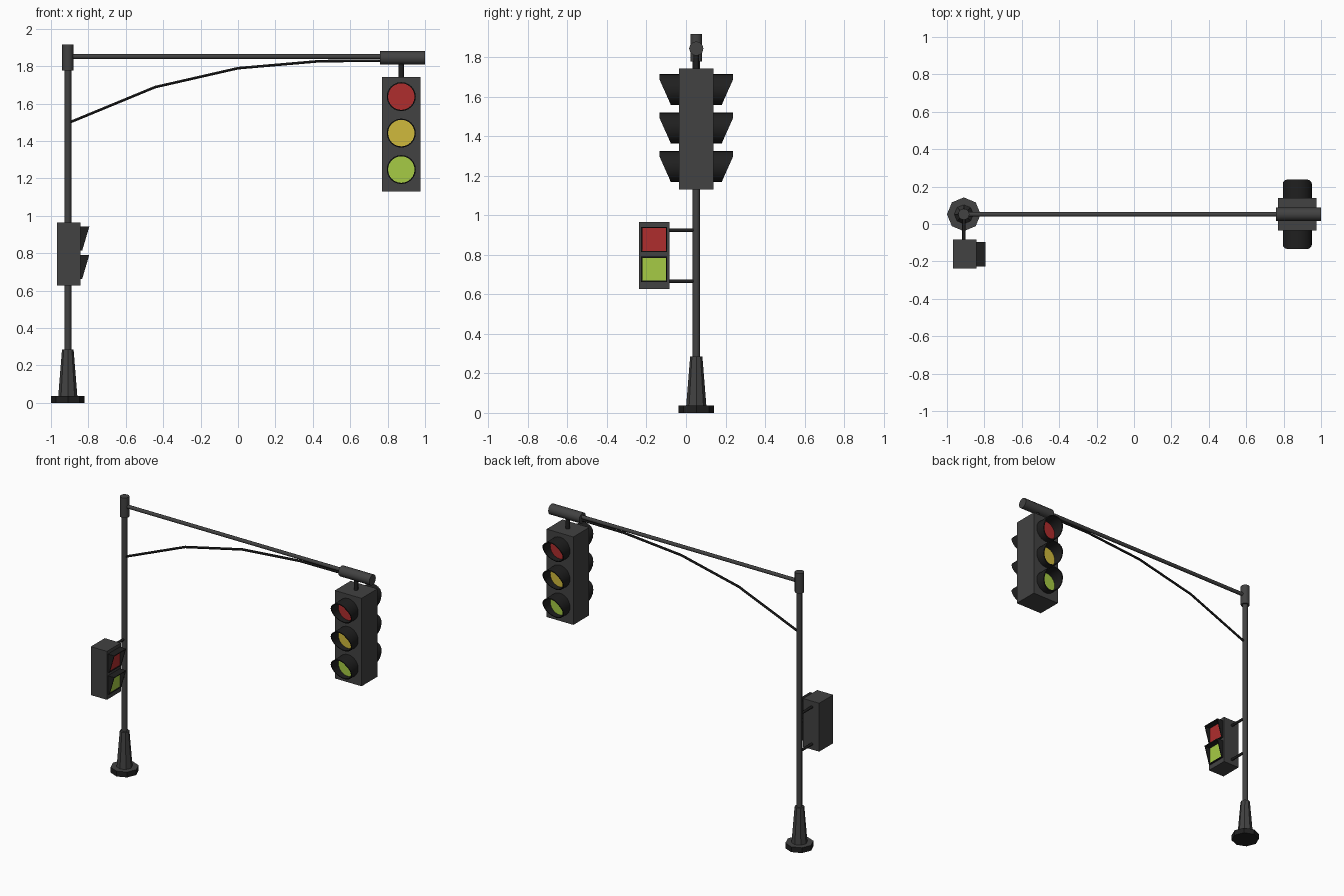
import bpy, bmesh, math
from mathutils import Vector

if "Cube" in bpy.data.objects:
    bpy.data.objects.remove(bpy.data.objects["Cube"])


def mat(name, r, g, b):
    m = bpy.data.materials.new(name)
    m.diffuse_color = (r, g, b, 1)
    m.use_nodes = True
    m.node_tree.nodes["Principled BSDF"].inputs["Base Color"].default_value = m.diffuse_color
    return m


GREY = mat("grey metal", 0.054, 0.054, 0.054)
DARK = mat("dark metal", 0.014, 0.014, 0.014)
RED = mat("red lens", 0.43, 0.026, 0.026)
YELLOW = mat("yellow lens", 0.63, 0.49, 0.045)
GREEN = mat("green lens", 0.38, 0.60, 0.058)

PX, PY = -0.91, 0.052   # pole axis
SX = 0.873              # hanging signal axis


def make(name, bm, material, smooth=False):
    bmesh.ops.recalc_face_normals(bm, faces=bm.faces)
    me = bpy.data.meshes.new(name)
    bm.to_mesh(me)
    bm.free()
    ob = bpy.data.objects.new(name, me)
    bpy.context.collection.objects.link(ob)
    me.materials.append(material)
    if smooth:
        bpy.ops.object.select_all(action='DESELECT')
        ob.select_set(True)
        bpy.context.view_layer.objects.active = ob
        bpy.ops.object.shade_smooth_by_angle(angle=math.radians(50))
    return ob


def loft(bm, loops, caps=True):
    """Skin a list of equal-length point loops."""
    rings = [[bm.verts.new(p) for p in loop] for loop in loops]
    n = len(rings[0])
    for a, b in zip(rings, rings[1:]):
        for i in range(n):
            j = (i + 1) % n
            bm.faces.new((a[i], a[j], b[j], b[i]))
    if caps:
        bm.faces.new(rings[0])
        bm.faces.new(rings[-1])


def rod(name, path, radii, material, sides=8, smooth=True):
    """Tube along a path that stays in one plane."""
    pts = [Vector(p) for p in path]
    loops = []
    for i, p in enumerate(pts):
        t = (pts[min(i + 1, len(pts) - 1)] - pts[max(i - 1, 0)]).normalized()
        u = Vector((0, 1, 0)) if abs(t.y) < 0.5 else Vector((1, 0, 0))
        v = t.cross(u)
        r = radii[i] if isinstance(radii, (list, tuple)) else radii
        loops.append([p + r * (math.cos(a) * u + math.sin(a) * v)
                      for a in (2 * math.pi * k / sides for k in range(sides))])
    bm = bmesh.new()
    loft(bm, loops)
    return make(name, bm, material, smooth)


def box(name, lo, hi, material):
    bm = bmesh.new()
    bmesh.ops.create_cube(bm, size=1)
    for v in bm.verts:
        v.co = [lo[i] + (v.co[i] + 0.5) * (hi[i] - lo[i]) for i in range(3)]
    return make(name, bm, material)


def lamp(name, place, outer, inner, depth, material, smooth):
    """Visor shell with a slanted mouth, plus the lens plate inside it.
    place(u, v, d) maps sideways, up and outward to world space."""
    bm = bmesh.new()
    loft(bm, [[place(u, v, -0.004) for u, v in outer],
              [place(u, v, depth(v)) for u, v in outer],
              [place(u, v, depth(v)) for u, v in inner],
              [place(u, v, -0.004) for u, v in inner]], caps=False)
    make(name + "_visor", bm, DARK, smooth)
    bm = bmesh.new()
    loft(bm, [[place(u, v, d) for u, v in inner] for d in (-0.002, 0.006)])
    make(name + "_lens", bm, material)


# Pole: dark-rimmed foot, tapered base, shaft and top cap
foot = rod("foot", [(PX, PY, 0), (PX, PY, 0.037)], 0.09, GREY, smooth=False)
foot.data.materials.append(DARK)
for f in foot.data.polygons:
    f.material_index = 0 if f.normal.z > 0.5 else 1
rod("tapered_base", [(PX, PY, 0.037), (PX, PY, 0.285)], [0.051, 0.031], GREY, smooth=False)
rod("pole", [(PX, PY, 0.2), (PX, PY, 1.85)], 0.0185, GREY)
rod("pole_cap", [(PX, PY, 1.778), (PX, PY, 1.917)], 0.03, GREY, 12)

# Overhead arm, its end sleeve, the curved brace and the hanger
rod("arm", [(PX, PY, 1.851), (0.80, PY, 1.851)], 0.013, GREY)
rod("arm_sleeve", [(0.76, PY, 1.844), (1.0, PY, 1.844)], 0.036, GREY, 12)
rod("brace", [(PX, PY, 1.495), (-0.443, PY, 1.688), (0, PY, 1.789),
              (0.44, PY, 1.827), (0.78, PY, 1.829)], 0.008, DARK, 6)
rod("hanger", [(SX, PY, 1.73), (SX, PY, 1.83)], 0.014, DARK)

# Three-lamp signal, with lamps on both faces
box("signal_body", (0.77, PY - 0.087, 1.131), (0.976, PY + 0.087, 1.743), GREY)


def circle(r, n=24):
    return [(r * math.cos(2 * math.pi * k / n), r * math.sin(2 * math.pi * k / n))
            for k in range(n)]


def round_depth(v):
    return 0.099 - 0.056 * max(0, min(1, (0.05 - v) / 0.125))


for side, face in ((-1, "front"), (1, "back")):
    for colour, m, z in (("red", RED, 1.637), ("yellow", YELLOW, 1.442), ("green", GREEN, 1.247)):
        lamp(f"{face}_{colour}",
             lambda u, v, d: (SX + u, PY + side * (0.087 + d), z + v),
             circle(0.0775), circle(0.071), round_depth, m, True)

# Pedestrian signal facing +x, on two brackets
BY = -0.161
box("pedestrian_body", (-0.967, BY - 0.077, 0.628), (-0.843, BY + 0.077, 0.965), GREY)
for label, z in (("upper", 0.924), ("lower", 0.666)):
    rod(label + "_bracket", [(PX, BY + 0.07, z), (PX, PY, z)], 0.009, DARK)


def rect(w, h):
    return [(-w, -h), (w, -h), (w, h), (-w, h)]


for colour, m, z in (("red", RED, 0.878), ("green", GREEN, 0.727)):
    lamp("pedestrian_" + colour,
         lambda u, v, d: (-0.843 + d, BY + u, z + v),
         rect(0.066, 0.064), rect(0.060, 0.058),
         lambda v: 0.029 + 0.019 * v / 0.064, m, False)
